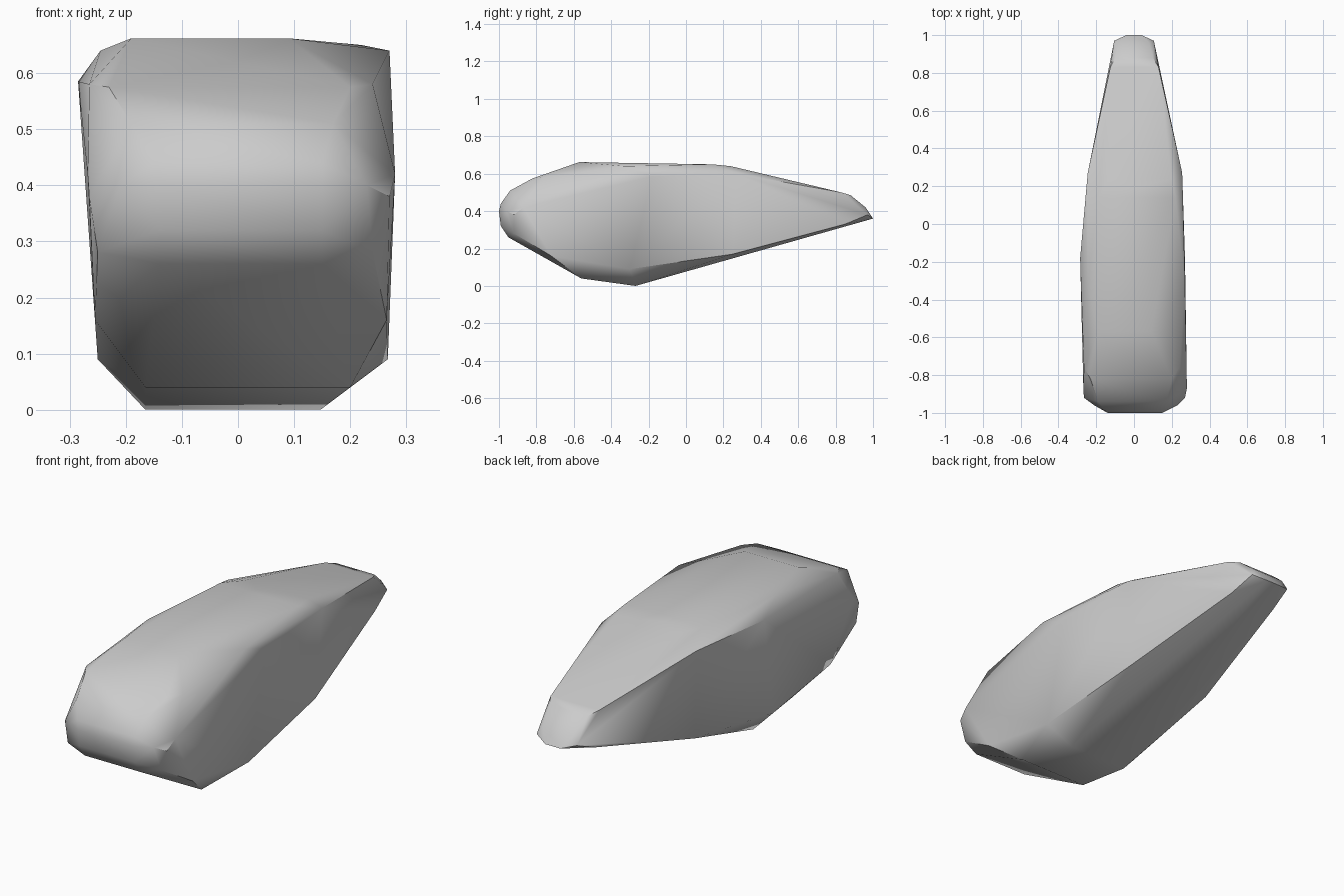
import bpy
import bmesh
import math

cube = bpy.data.objects.get("Cube")
if cube:
    bpy.data.objects.remove(cube, do_unlink=True)


def make_material(name, colour):
    material = bpy.data.materials.new(name)
    material.use_nodes = True
    material.diffuse_color = colour
    shader = next(n for n in material.node_tree.nodes if n.type == "BSDF_PRINCIPLED")
    shader.inputs["Base Color"].default_value = colour
    return material


def make_hull(name, sections, material):
    """Wrap a convex shell around rows of (y, z, right x, left x)."""
    bm = bmesh.new()
    for y, z, right, left in sections:
        bm.verts.new((right, y, z))
        bm.verts.new((left, y, z))
    hull = bmesh.ops.convex_hull(bm, input=bm.verts[:])
    loose = {v for key in ("geom_interior", "geom_unused") for v in hull[key]
             if isinstance(v, bmesh.types.BMVert) and not v.link_faces}
    bmesh.ops.delete(bm, geom=list(loose), context="VERTS")
    bmesh.ops.recalc_face_normals(bm, faces=bm.faces[:])
    mesh = bpy.data.meshes.new(name)
    bm.to_mesh(mesh)
    bm.free()
    mesh.materials.append(material)
    obj = bpy.data.objects.new(name, mesh)
    bpy.context.collection.objects.link(obj)
    return obj


# Blunt rounded nose
nose = [
    (-1, .40, -.14, .15), (-.99, .32, -.14, .15), (-.99, .44, -.15, .15),
    (-.95, .26, -.14, .15), (-.94, .51, -.19, .17), (-.96, .40, -.21, .23),
]
# Edges of the flat flanks
flanks = [
    (-.92, .38, -.265, .27), (-.87, .42, -.268, .28), (-.92, .28, -.25, .24),
    (-.76, .58, -.265, .24), (-.72, .16, -.255, .265), (-.30, .09, -.25, .267),
    (-.18, .585, -.285, .27), (.27, .60, -.245, .255), (.25, .17, -.22, .23),
]
# Crown and keel
crown = [
    (-.82, .575, -.23, .20), (-.57, .662, -.19, .09), (-.33, .64, -.245, .27),
    (.14, .65, -.19, .22), (.24, .64, -.13, .20),
]
keel = [(-.56, .04, -.165, .20), (-.27, 0, -.165, .147)]
# Narrow tail
tail = [
    (.83, .50, -.125, .13), (.88, .485, -.10, .10), (.97, .38, -.105, .105),
    (.96, .42, -.08, .08), (.85, .33, -.12, .125), (1, .36, -.04, .04),
]

grey = make_material("stone grey", (.6, .6, .6, 1))
body = make_hull("tapered_body", nose + flanks + crown + keel + tail, grey)

# Soft shading with crisp flank edges
bpy.ops.object.select_all(action="DESELECT")
body.select_set(True)
bpy.context.view_layer.objects.active = body
bpy.ops.object.shade_smooth_by_angle(angle=math.radians(40))
